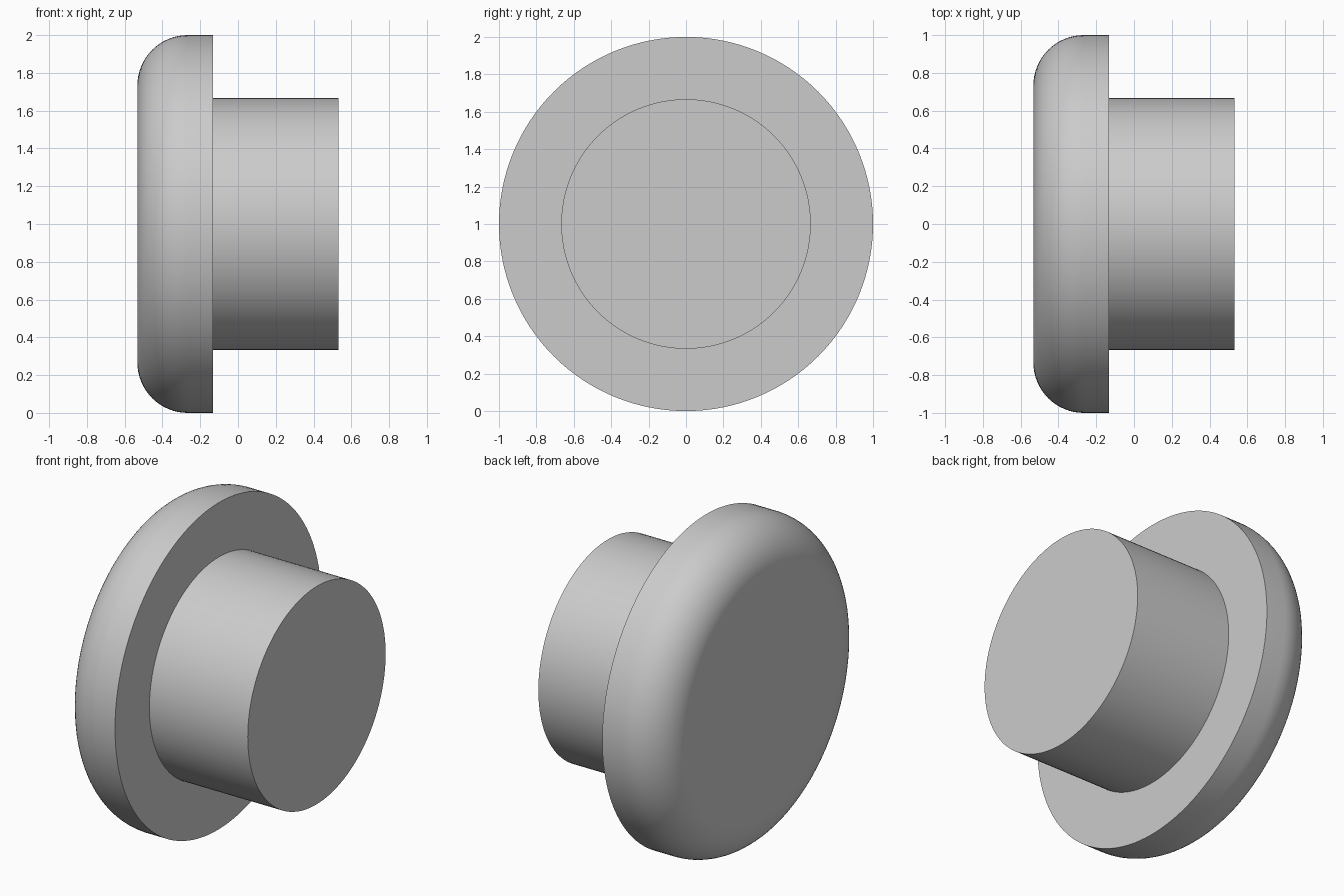
import bpy, bmesh, math
from mathutils import Vector, Matrix

if "Cube" in bpy.data.objects:
    bpy.data.objects.remove(bpy.data.objects["Cube"])

AXIS_Z = 1.0      # height of the horizontal axis of revolution
SEGMENTS = 128

grey = bpy.data.materials.new("plain grey")
grey.diffuse_color = (0.6, 0.6, 0.6, 1.0)
grey.use_nodes = True
grey.node_tree.nodes["Principled BSDF"].inputs["Base Color"].default_value = grey.diffuse_color

# Half profile as (x, radius): domed head with a rounded rim, then the stem
FILLET = 0.267
profile = [(-0.533, 0.0)]
for i in range(17):
    a = math.radians(90 * i / 16)
    profile.append((-0.533 + FILLET * (1 - math.cos(a)),
                    1.0 - FILLET + FILLET * math.sin(a)))
profile += [(-0.133, 1.0), (-0.133, 0.667), (0.533, 0.667), (0.533, 0.0)]

# Revolve the profile around the x axis
bm = bmesh.new()
verts = [bm.verts.new((x, 0, r)) for x, r in profile]
edges = [bm.edges.new(pair) for pair in zip(verts, verts[1:])]
bmesh.ops.spin(bm, geom=verts + edges, cent=(0, 0, 0), axis=(1, 0, 0),
               angle=math.tau, steps=SEGMENTS, use_duplicate=False)
bmesh.ops.remove_doubles(bm, verts=bm.verts, dist=0.0005)
bmesh.ops.recalc_face_normals(bm, faces=bm.faces)
bmesh.ops.translate(bm, verts=bm.verts, vec=(0, 0, AXIS_Z))

mesh = bpy.data.meshes.new("flanged_plug")
bm.to_mesh(mesh)
bm.free()
mesh.materials.append(grey)
plug = bpy.data.objects.new("flanged_plug", mesh)
bpy.context.collection.objects.link(plug)

# Smooth the round surfaces, keep the rim and stem edges sharp
bpy.context.view_layer.objects.active = plug
plug.select_set(True)
bpy.ops.object.shade_smooth_by_angle(angle=math.radians(30))
